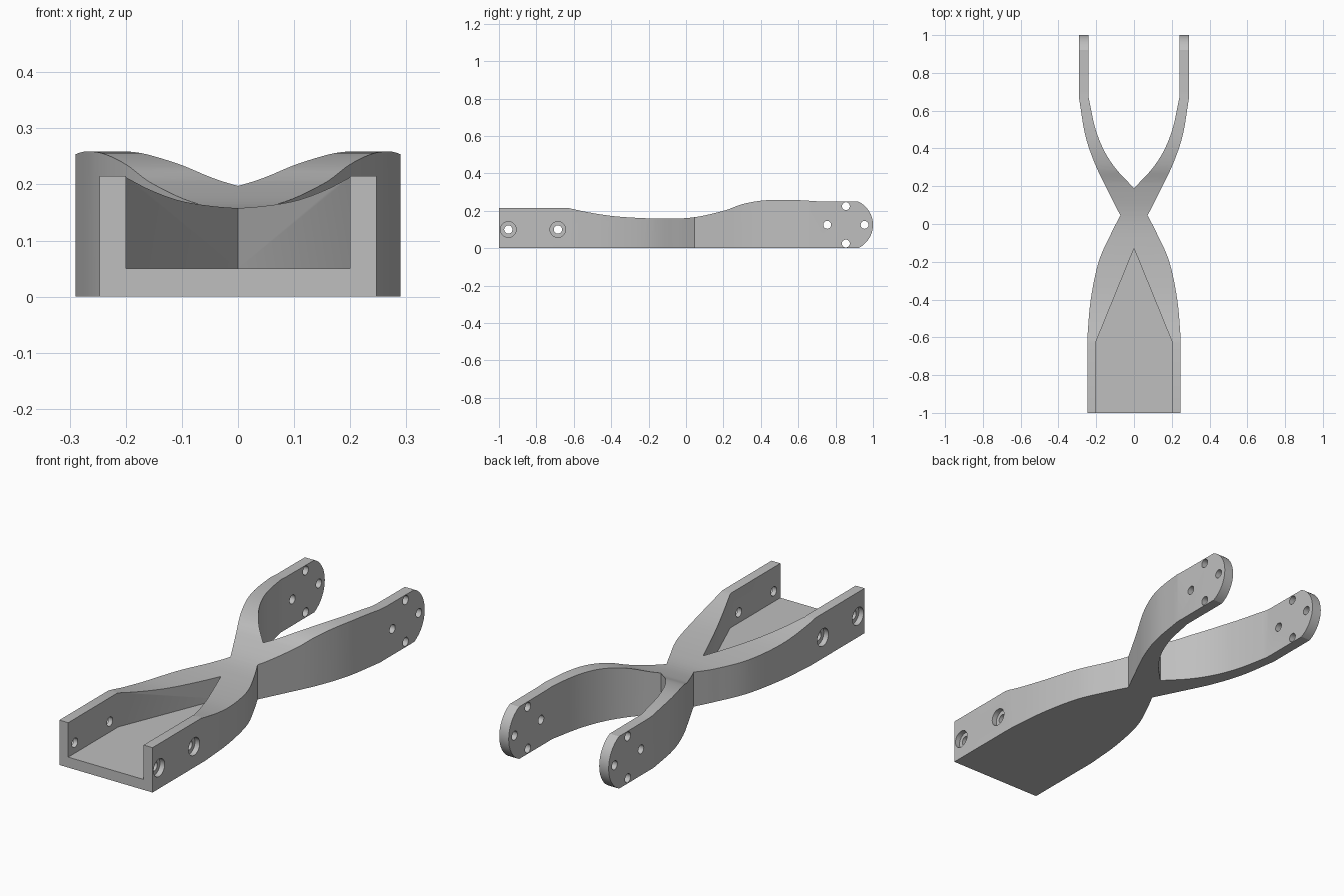
import bpy, bmesh, math
from mathutils import Vector, Matrix
from mathutils.geometry import interpolate_bezier

cube = bpy.data.objects.get("Cube")
if cube:
    bpy.data.objects.remove(cube, do_unlink=True)

gray = bpy.data.materials.new("light_gray")
gray.use_nodes = True
COLOR = (0.52, 0.52, 0.52, 1)
gray.diffuse_color = COLOR
gray.node_tree.nodes["Principled BSDF"].inputs["Base Color"].default_value = COLOR


def smooth_path(points, steps=6):
    """Smooth curve passing through the given 2D points."""
    pts = [Vector(p) for p in points]
    last = len(pts) - 1
    tan = [(pts[min(i + 1, last)] - pts[max(i - 1, 0)]) / 6 for i in range(last + 1)]
    tan[0], tan[last] = tan[0] * 2, tan[last] * 2
    path = []
    for i in range(last):
        seg = interpolate_bezier(pts[i], pts[i] + tan[i], pts[i + 1] - tan[i + 1], pts[i + 1], steps + 1)
        path += [p.to_2d() for p in seg[:-1]]
    return path + [pts[last]]


def add_object(name, bm):
    bmesh.ops.recalc_face_normals(bm, faces=bm.faces)
    mesh = bpy.data.meshes.new(name)
    bm.to_mesh(mesh)
    bm.free()
    mesh.materials.append(gray)
    obj = bpy.data.objects.new(name, mesh)
    bpy.context.collection.objects.link(obj)
    return obj


def prism(name, outline, place, direction):
    """Extrude a flat outline, placed in space by a function."""
    bm = bmesh.new()
    face = bm.faces.new([bm.verts.new(place(*p)) for p in outline])
    new = bmesh.ops.extrude_face_region(bm, geom=[face])["geom"]
    bmesh.ops.translate(bm, vec=direction, verts=[g for g in new if isinstance(g, bmesh.types.BMVert)])
    return add_object(name, bm)


def x_rod(name, radius, x, y, z, length):
    """Cylinder lying along x."""
    bm = bmesh.new()
    bmesh.ops.create_cone(bm, cap_ends=True, segments=32, radius1=radius, radius2=radius, depth=length,
                          matrix=Matrix.Translation((x, y, z)) @ Matrix.Rotation(math.pi / 2, 4, 'Y'))
    return add_object(name, bm)


# Plan outline: channel body, waist and forked arms
body_side = smooth_path([(0.247, -0.6), (0.229, -0.4), (0.187, -0.2), (0.121, -0.05), (0.072, 0.045)])
arm_outer = smooth_path([(0.072, 0.045), (0.135, 0.17), (0.206, 0.317), (0.258, 0.47), (0.29, 0.66)])
arm_inner = smooth_path([(0.24, 0.67), (0.206, 0.51), (0.157, 0.386), (0.09, 0.285), (0, 0.19)])
half = ([Vector((0.247, -1))] + body_side + arm_outer[1:]
        + [Vector((0.29, 1.1)), Vector((0.24, 1.1))] + arm_inner)
outline = half + [Vector((-p.x, p.y)) for p in reversed(half[:-1])]
bracket = prism("forked_bracket", outline, lambda x, y: (x, y, -0.1), (0, 0, 0.5))

# Side profile: wavy top edge and rounded arm tips
top = smooth_path([(-0.63, 0.215), (-0.5, 0.188), (-0.35, 0.168), (-0.13, 0.158), (0.04, 0.165),
                   (0.2, 0.2), (0.3, 0.235), (0.4, 0.254), (0.5, 0.259), (0.6, 0.257), (0.7, 0.251)])
R, sweep = 0.138, math.asin(0.125 / 0.138)
tip = [(1 - R + R * math.cos(a), 0.125 + R * math.sin(a))
       for a in (sweep * (1 - i / 8) for i in range(17))]
profile = [(-1.2, 0), (-1.2, 0.215)] + top + tip
slab = prism("side_profile_cutter", profile, lambda y, z: (-0.5, y, z), (1, 0, 0))

# Pointed open channel
channel = [(-0.2, -1.2), (-0.2, -0.62), (0, -0.13), (0.2, -0.62), (0.2, -1.2)]
cutters = [prism("channel_cutter", channel, lambda x, y: (x, y, 0.05), (0, 0, 0.5))]

# Screw holes in the channel walls, counterbored from outside
for y in (-0.95, -0.685):
    cutters.append(x_rod("wall_hole_cutter", 0.022, 0, y, 0.1, 0.8))
    for side in (-1, 1):
        cutters.append(x_rod("counterbore_cutter", 0.042, side * 0.272, y, 0.1, 0.1))

# Ring of four holes at each arm tip
for dy, dz in ((0.1, 0), (-0.1, 0), (0, 0.1), (0, -0.1)):
    cutters.append(x_rod("tip_hole_cutter", 0.021, 0, 0.855 + dy, 0.125 + dz, 0.8))

# Carve the bracket and bake the result
for cutter in [slab] + cutters:
    cutter.hide_render = True
    mod = bracket.modifiers.new(cutter.name, 'BOOLEAN')
    mod.operation = 'INTERSECT' if cutter is slab else 'DIFFERENCE'
    mod.solver = 'EXACT'
    mod.object = cutter
bpy.context.view_layer.update()
baked = bpy.data.meshes.new_from_object(bracket.evaluated_get(bpy.context.evaluated_depsgraph_get()))
bracket.modifiers.clear()
bracket.data = baked
for cutter in [slab] + cutters:
    bpy.data.objects.remove(cutter, do_unlink=True)

bpy.ops.object.select_all(action='DESELECT')
bracket.select_set(True)
bpy.context.view_layer.objects.active = bracket
bpy.ops.object.shade_smooth_by_angle(angle=math.radians(25))
